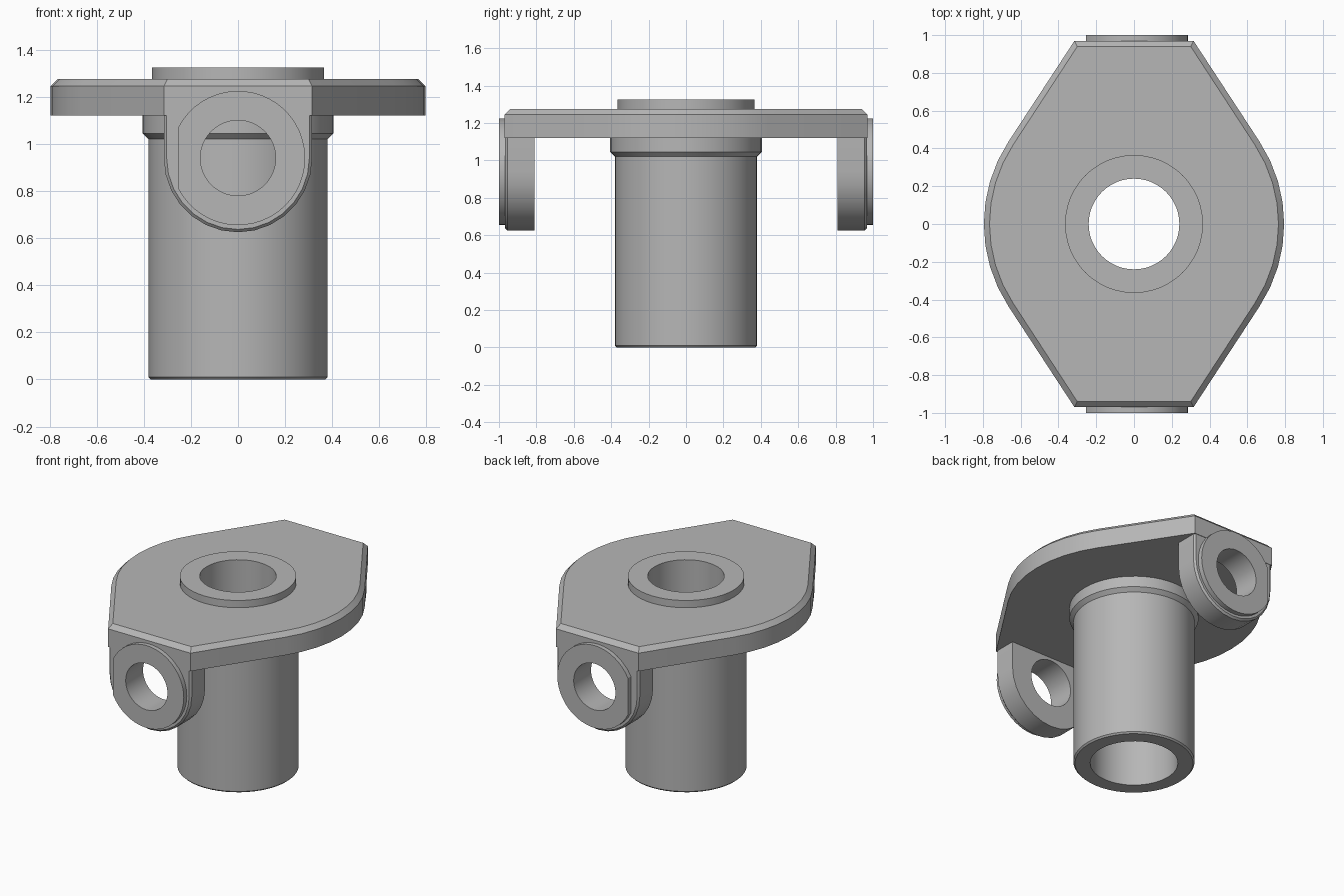
import bpy
import bmesh
from math import acos, atan2, cos, hypot, pi, sin

cube = bpy.data.objects.get("Cube")
if cube:
    bpy.data.objects.remove(cube, do_unlink=True)

steel = bpy.data.materials.new("plain grey metal")
GREY = (0.47, 0.47, 0.47, 1)
steel.diffuse_color = GREY
steel.use_nodes = True
steel.node_tree.nodes["Principled BSDF"].inputs["Base Color"].default_value = GREY


def arc(radius, start, end, steps):
    """Points along an arc, both ends included."""
    angles = [start + (end - start) * i / steps for i in range(steps + 1)]
    return [(radius * cos(a), radius * sin(a)) for a in angles]


def circle(radius, steps=48):
    return arc(radius, 0, 2 * pi, steps)[:-1]


def finish(name, bm):
    bmesh.ops.recalc_face_normals(bm, faces=bm.faces)
    mesh = bpy.data.meshes.new(name)
    bm.to_mesh(mesh)
    bm.free()
    mesh.materials.append(steel)
    obj = bpy.data.objects.new(name, mesh)
    bpy.context.collection.objects.link(obj)
    bpy.ops.object.select_all(action="DESELECT")
    obj.select_set(True)
    bpy.context.view_layer.objects.active = obj
    bpy.ops.object.shade_smooth_by_angle()
    return obj


def walls(bm, rings):
    """Join successive rings of vertices with quads."""
    for low, high in zip(rings, rings[1:]):
        for i in range(len(low)):
            j = (i + 1) % len(low)
            bm.faces.new((low[i], low[j], high[j], high[i]))


def holed_prism(name, layers, hole, place):
    """Stack (outline, depth) layers, with a hole going right through."""
    bm = bmesh.new()

    def ring(points, depth):
        return [bm.verts.new(place(u, v, depth)) for u, v in points]

    outer = [ring(points, depth) for points, depth in layers]
    inner = [ring(hole, layers[k][1]) for k in (0, -1)]
    walls(bm, outer)
    walls(bm, inner)
    for end in (0, -1):
        edges = [bm.edges.get((r[i - 1], r[i]))
                 for r in (outer[end], inner[end]) for i in range(len(r))]
        bmesh.ops.triangle_fill(bm, edges=edges, use_beauty=True)
    return finish(name, bm)


def lathe(name, profile, steps=48):
    """Revolve a closed (radius, height) profile about z."""
    bm = bmesh.new()
    rings = [[bm.verts.new((x, y, z)) for x, y in circle(r, steps)]
             for r, z in profile]
    walls(bm, rings + rings[:1])
    return finish(name, bm)


# Flange plate: rounded sides running tangentially to narrow straight ends
def plate_outline(inset):
    radius, cx, cy = 0.795 - inset, 0.315 - inset * 0.5, 0.97 - inset
    tangent = atan2(cy, cx) - acos(radius / hypot(cx, cy))
    side = [(cx, -cy)] + arc(radius, -tangent, tangent, 8) + [(cx, cy)]
    return side + [(-x, -y) for x, y in side]


holed_prism("flange_plate",
            [(plate_outline(0), 1.12), (plate_outline(0), 1.245),
             (plate_outline(0.03), 1.275)],
            circle(0.3), lambda u, v, d: (u, v, d))

# Sleeve: outer tube, tapered collar, raised top rim and stepped bore
lathe("centre_sleeve", [
    (0.275, 0), (0.37, 0), (0.38, 0.01), (0.38, 1.02), (0.405, 1.045),
    (0.405, 1.13), (0.365, 1.13), (0.365, 1.325), (0.24, 1.325),
    (0.24, 0.95), (0.275, 0.95)])

# Pivot ears and their raised pads, one pair at each end
EAR_Z = 0.94
PIVOT = circle(0.16)


def ear_outline(inset):
    half = 0.315 - inset
    return [(half, 0.27), (-half, 0.27)] + arc(half, -pi, 0, 14)


flat = acos(-0.255 / 0.285)
pad_outline = arc(0.285, -flat, flat, 40)

for side, label in ((-1, "front"), (1, "back")):
    def place(u, v, depth, side=side):
        return (u, side * depth, EAR_Z + v)

    holed_prism(label + "_ear",
                [(ear_outline(0), 0.81), (ear_outline(0), 0.955),
                 (ear_outline(0.012), 0.967)], PIVOT, place)
    holed_prism(label + "_pad",
                [(pad_outline, 0.96), (pad_outline, 1.0)], PIVOT, place)
